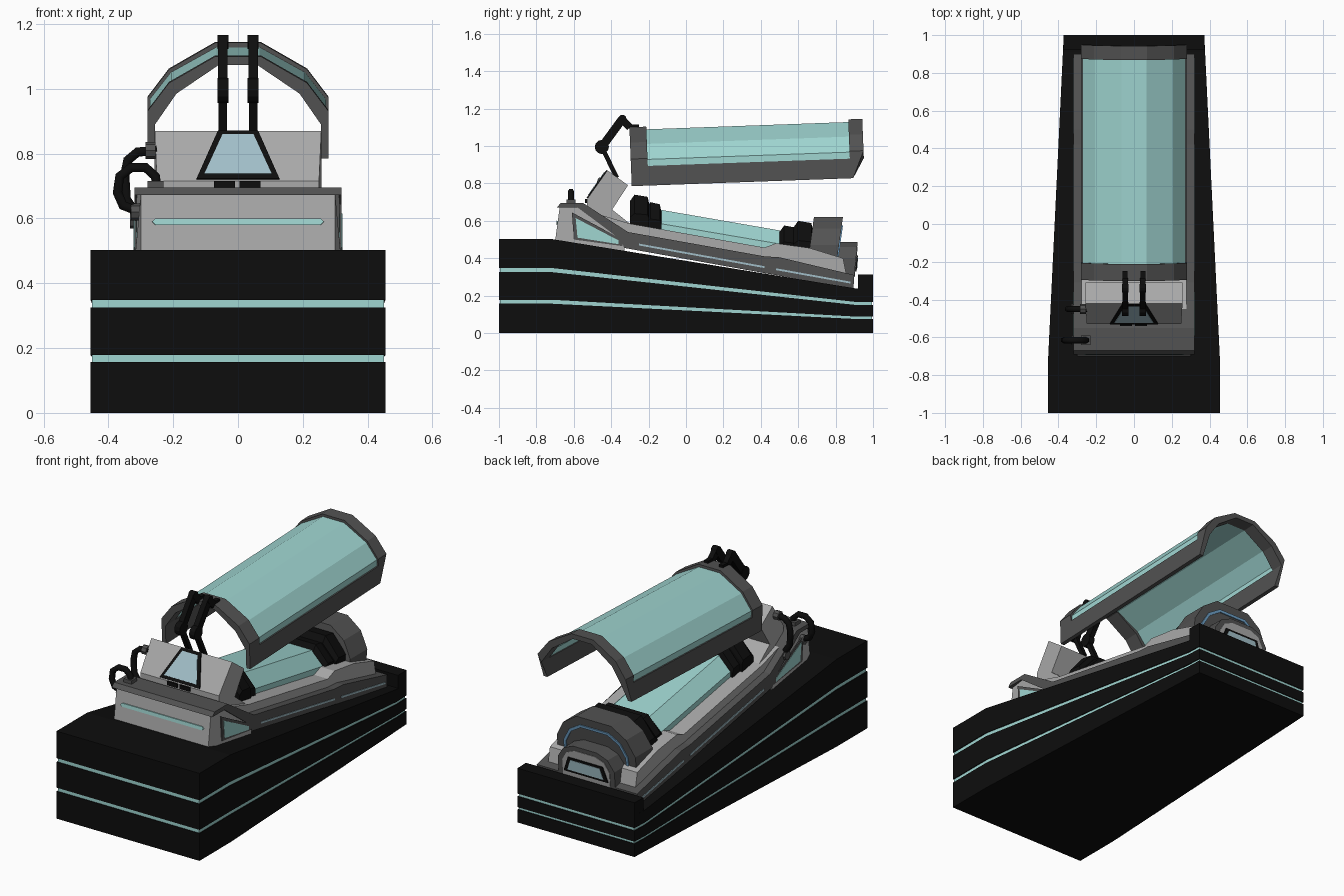
import bpy, bmesh, math
from mathutils import Vector

cube = bpy.data.objects.get("Cube")
if cube:
    bpy.data.objects.remove(cube, do_unlink=True)


def material(name, r, g, b):
    m = bpy.data.materials.new(name)
    m.use_nodes = True
    m.diffuse_color = (r, g, b, 1)
    node = next(n for n in m.node_tree.nodes if n.type == 'BSDF_PRINCIPLED')
    node.inputs["Base Color"].default_value = (r, g, b, 1)
    return m


BLACK = material("black", .004, .004, .004)
DARK = material("dark grey", .085, .085, .085)
LIGHT = material("light grey", .4, .4, .4)
TEAL = material("teal glass", .35, .67, .64)
PALE = material("pale blue", .36, .52, .58)
BLUE = material("blue glow", .16, .36, .58)


def finish(name, bm, mat):
    bmesh.ops.recalc_face_normals(bm, faces=bm.faces)
    me = bpy.data.meshes.new(name)
    bm.to_mesh(me)
    bm.free()
    me.materials.append(mat)
    ob = bpy.data.objects.new(name, me)
    bpy.context.collection.objects.link(ob)
    return ob


def loft(name, sections, mat):
    """Skin closed sections with equal point counts and cap both ends."""
    bm = bmesh.new()
    rings = [[bm.verts.new(p) for p in s] for s in sections]
    n = len(rings[0])
    for a, b in zip(rings, rings[1:]):
        for i in range(n):
            j = (i + 1) % n
            bm.faces.new((a[i], a[j], b[j], b[i]))
    bm.faces.new(rings[0])
    bm.faces.new(rings[-1])
    return finish(name, bm, mat)


def slab(name, side, mat, w=None):
    """Symmetric slab from a side profile of (y, z) or (y, z, half width)."""
    ends = [[(s * (w or p[2]), p[0], p[1]) for p in side] for s in (-1, 1)]
    return loft(name, ends, mat)


def plate(name, pts, mat, depth=.006):
    """Thin plate raised to both sides of a planar outline."""
    pts = [Vector(p) for p in pts]
    n = (pts[1] - pts[0]).cross(pts[2] - pts[0]).normalized() * depth
    return loft(name, [[p - n for p in pts], [p + n for p in pts]], mat)


def arch(name, outer, inner, y0, y1, mat, rise=0, lean=0, slant=0):
    """Arch from half outlines; an empty inner outline gives a solid one."""
    def both(half):
        return half + [(-x, z) for x, z in reversed(half)]
    ring = both(outer) + both(inner)[::-1]
    low = min(z for x, z in ring)

    def section(y, cut):
        return [(x, y + lean * (z - low) - (cut if z < low + .01 else 0),
                 z + rise * (y + .3)) for x, z in ring]
    return loft(name, [section(y0, 0), section(y1, slant)], mat)


def bar(name, a, b, w, h, mat):
    """Square bar lying in a plane of constant x."""
    a, b = Vector(a), Vector(b)
    d = (b - a).normalized()
    u, v = Vector((w / 2, 0, 0)), d.cross(Vector((1, 0, 0))) * h / 2
    loft(name, [[p - u - v, p + u - v, p + u + v, p - u + v] for p in (a, b)], mat)


def drum(name, center, r, length, mat, sides=12):
    """Cylinder along x."""
    x, y, z = center
    ring = [(r * math.cos(t), r * math.sin(t))
            for t in (2 * math.pi * i / sides for i in range(sides))]
    loft(name, [[(x + s * length / 2, y + a, z + b) for a, b in ring]
                for s in (-1, 1)], mat)


# Wedge base: black layers with recessed teal stripes between them
def base_layer(name, low, high, mat, inset=0):
    secs = []
    for y, i in ((-1 + inset, 0), (-.72, 0), (.91, 1), (1 - inset, 1)):
        w = .455 - .083 * max(0, y + .72) / 1.72 - inset
        secs.append([(-w, y, low[i]), (w, y, low[i]), (w, y, high[i]), (-w, y, high[i])])
    loft(name, secs, mat)


levels = [(0, 0), (.157, .075), (.178, .088), (.326, .15), (.348, .166), (.503, .238)]
for i, (lo, hi) in enumerate(zip(levels, levels[1:])):
    stripe = i % 2 == 1
    base_layer("base_stripe" if stripe else "base_layer", lo, hi,
               TEAL if stripe else BLACK, .005 if stripe else 0)
slab("base_rear_lip", [(.92, .23, .375), (1, .23, .372), (1, .312, .372), (.92, .312, .375)], BLACK)

# Pod hull, front block and inner tub
slab("front_block", [(-.70, .49, .3), (-.675, .675, .3), (-.55, .675, .317),
                     (-.33, .5, .317), (-.33, .43, .317), (-.65, .49, .317)], LIGHT)
slab("hull_rim", [(-.69, .672), (-.67, .695), (-.55, .695), (-.31, .54), (.42, .41),
                  (.5, .405), (.9, .31), (.895, .235), (-.33, .455), (-.35, .5),
                  (-.58, .672)], DARK, .32)
slab("tub", [(-.55, .66), (-.3, .585), (.42, .457), (.48, .48), (.66, .455),
             (.84, .4), (.86, .3), (-.3, .45)], LIGHT, .278)
plate("front_light_strip", [(-.265, -.687, .59), (-.255, -.686, .6), (.255, -.686, .6),
                            (.265, -.687, .59), (.255, -.688, .58), (-.255, -.688, .58)], TEAL)
for s in (-1, 1):
    x = s * .317
    plate("side_window_frame", [(x, -.61, .645), (x, -.60, .5), (x, -.34, .465),
                                (x, -.34, .5)], DARK, .003)
    plate("side_window", [(x, -.59, .615), (x, -.58, .51), (x, -.36, .475),
                          (x, -.36, .495)], TEAL, .005)
    for y0, y1 in ((-.25, .42), (.48, .88)):
        z0, z1 = (.468 - .18 * (y + .25) for y in (y0, y1))
        x = s * .32
        plate("side_light_line", [(x, y0, z0), (x, y1, z1), (x, y1, z1 + .01),
                                  (x, y0, z0 + .01)], PALE, .003)

# Headboard with its screen and vents
slab("headboard", [(-.53, .66, .25), (-.53, .715, .25), (-.42, .87, .257), (-.31, .79, .257),
                   (-.395, .66, .257), (-.3, .585, .257), (-.3, .5, .257), (-.5, .5, .25)], LIGHT)


def screen(name, x0, x1, z0, z1, mat, depth):
    def y(z):
        return -.53 + (z - .715) * .11 / .155
    plate(name, [(-x0, y(z0), z0), (x0, y(z0), z0), (x1, y(z1), z1), (-x1, y(z1), z1)], mat, depth)


screen("screen_frame", .128, .062, .72, .868, BLACK, .006)
screen("screen", .104, .048, .733, .855, PALE, .009)
for x in (-.042, .037):
    bar("vent", (x, -.54, .705), (x, -.51, .705), .064, .022, BLACK)

# Body tube with bellows at both ends
def tube(name, stations, mat, w=.19):
    secs = []
    for y, low, top in stations:
        half = [(w, low), (w, low + (top - low) * .55), (w * .62, top)]
        secs.append([(x, y, z) for x, z in half + [(-x, z) for x, z in reversed(half)]])
    loft(name, secs, mat)


tube("body_tube", [(-.17, .5, .665), (.55, .38, .54)], TEAL)
for y0, y1, top, w in ((-.285, -.205, .74, .22), (-.2, -.14, .70, .205),
                       (.515, .59, .575, .205), (.59, .67, .60, .22)):
    low = .5 - .17 * (y0 + .2)
    tube("bellows", [(y0 - .015, low, top - .035), (y0 + .01, low, top),
                     (y1, low, top - .012), (y1 + .008, low, top - .05)], BLACK, w)

# Foot dome and stepped end cap
arch("foot_dome", [(.25, .34), (.25, .47), (.2, .56), (.11, .62)], [], .645, .80, DARK, lean=.14)
arch("dome_glow_arc", [(.205, .36), (.205, .455), (.163, .53), (.09, .575)],
     [(.19, .36), (.19, .45), (.152, .518), (.085, .56)], .79, .809, BLUE, lean=.14)
arch("foot_cap", [(.18, .26), (.18, .4), (.14, .46), (.075, .487)], [], .78, .895, DARK, lean=.1)
arch("foot_cap_panel", [(.15, .3), (.15, .39), (.12, .44), (.065, .462)], [],
     .88, .902, LIGHT, lean=.1)
plate("foot_screen_frame", [(-.14, .908, .33), (.14, .908, .33), (.11, .915, .415),
                            (-.11, .915, .415)], BLACK, .004)
plate("foot_screen", [(-.115, .91, .342), (.115, .91, .342), (.093, .915, .403),
                      (-.093, .915, .403)], PALE, .005)

# Raised canopy lid
outer = [(.28, .785), (.28, .93), (.213, 1.018), (.07, 1.1)]
inner = [(.256, .785), (.256, .89), (.19, .985), (.06, 1.073)]
arch("lid_front_ring", outer, inner, -.29, -.2, DARK, .036, -.04)
arch("lid_rear_ring", outer, inner, .88, .955, DARK, .036, -.04, .06)
arch("lid_glass", [(.272, .88), (.272, .925), (.207, 1.008), (.067, 1.086)],
     [(.262, .88), (.262, .92), (.2, 1.0), (.064, 1.077)], -.22, .9, TEAL, .036)
for s in (-1, 1):
    loft("lid_side_rail", [[(s * x, y, z + .036 * (y + .3)) for x, z in
                            ((.256, .785), (.28, .785), (.28, .89), (.256, .89))]
                           for y in (-.24, .895)], DARK)

# Twin lifting arms
for x in (-.047, .047):
    bar("arm_lower", (x, -.37, .83), (x, -.45, .995), .026, .024, BLACK)
    bar("arm_upper", (x, -.45, .995), (x, -.34, 1.145), .03, .045, BLACK)
    bar("arm_tip", (x, -.35, 1.15), (x, -.3, 1.10), .03, .04, BLACK)
    bar("arm_clamp", (x, -.31, 1.105), (x, -.25, 1.105), .026, .022, BLACK)
    drum("arm_elbow", (x, -.45, .995), .038, .034, BLACK)
    drum("arm_shoulder", (x, -.34, 1.145), .022, .034, BLACK)


# Hoses on the right side
def hose(y, pts):
    cu = bpy.data.curves.new("hose_path", 'CURVE')
    cu.dimensions = '3D'
    cu.bevel_depth = .017
    cu.bevel_resolution = 1
    cu.use_fill_caps = True
    sp = cu.splines.new('POLY')
    sp.points.add(len(pts) - 1)
    for p, (x, z) in zip(sp.points, pts):
        p.co = (x, y, z, 1)
    tmp = bpy.data.objects.new("hose_path", cu)
    me = bpy.data.meshes.new_from_object(tmp)
    bpy.data.objects.remove(tmp)
    me.materials.clear()
    me.materials.append(BLACK)
    bpy.context.collection.objects.link(bpy.data.objects.new("hose", me))


hose(-.615, [(-.25, .69), (-.255, .73), (-.285, .757), (-.33, .757), (-.365, .73),
             (-.372, .68), (-.355, .64), (-.3, .62)])
hose(-.45, [(-.25, .81), (-.31, .805), (-.34, .78), (-.35, .73), (-.345, .66), (-.3, .59)])
for x, y, z in ((-.27, -.45, .81), (-.315, -.615, .62), (-.318, -.45, .595)):
    drum("hose_collar", (x, y, z), .026, .03, DARK, 8)
bar("hose_socket", (-.255, -.615, .69), (-.255, -.615, .715), .05, .05, DARK)
